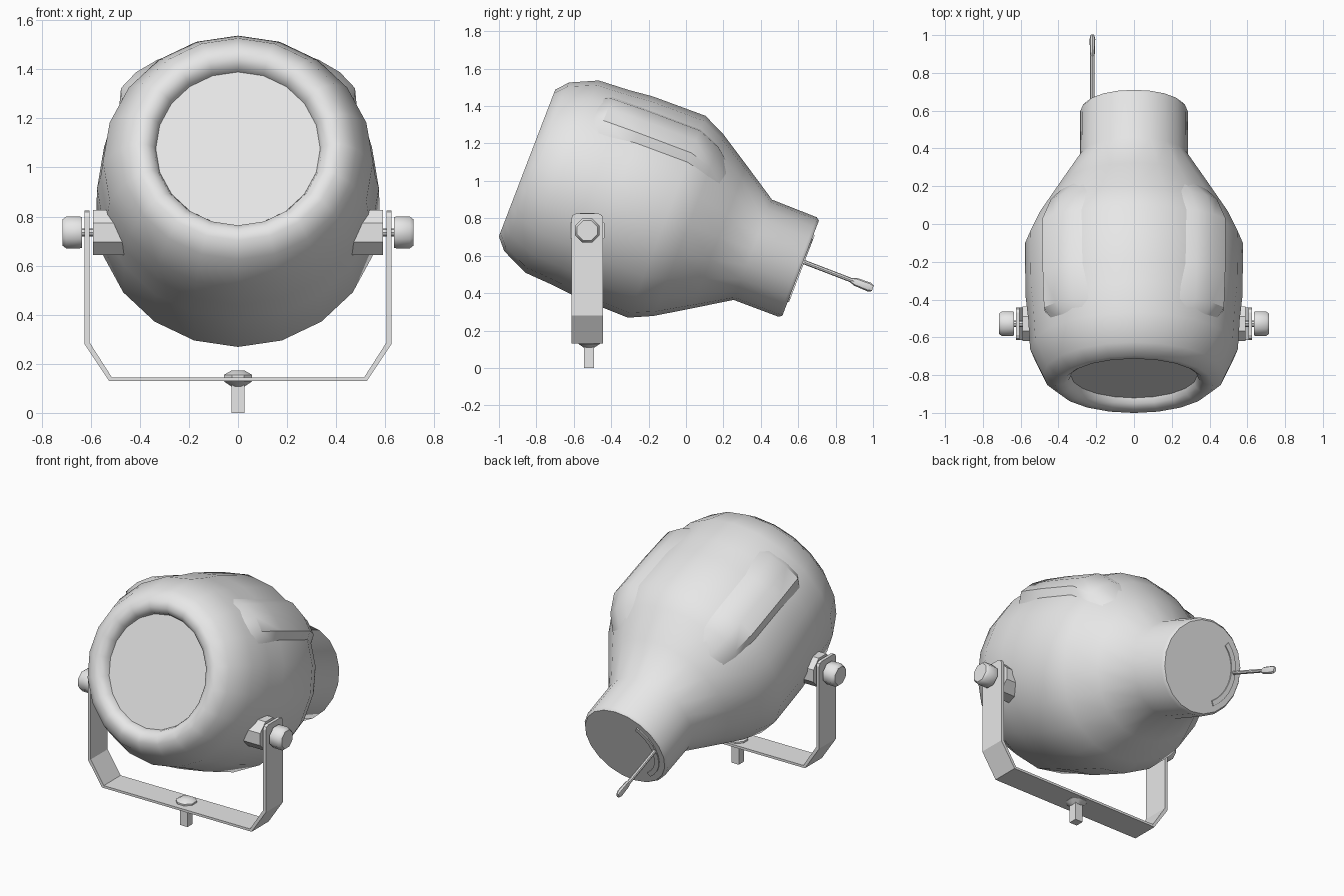
import bpy, bmesh
from math import sin, cos, pi, radians
from mathutils import Matrix, Vector

cube = bpy.data.objects.get("Cube")
if cube:
    bpy.data.objects.remove(cube, do_unlink=True)

GREY = (0.8, 0.8, 0.8, 1)
paint = bpy.data.materials.new("light_grey")
paint.use_nodes = True
paint.diffuse_color = GREY
paint.node_tree.nodes["Principled BSDF"].inputs["Base Color"].default_value = GREY

# Lamp frame: local y is the lamp's up, local -z runs from the mouth to the tail
LAMP = Matrix.Translation((0, -0.85, 1.095)) @ Matrix.Rotation(radians(69), 4, "X")


def finish(name, bm, matrix=Matrix(), smooth=35):
    bmesh.ops.recalc_face_normals(bm, faces=bm.faces)
    mesh = bpy.data.meshes.new(name)
    bm.to_mesh(mesh)
    bm.free()
    mesh.transform(matrix)
    mesh.materials.append(paint)
    obj = bpy.data.objects.new(name, mesh)
    bpy.context.collection.objects.link(obj)
    if smooth:
        bpy.ops.object.select_all(action="DESELECT")
        obj.select_set(True)
        bpy.context.view_layer.objects.active = obj
        bpy.ops.object.shade_smooth_by_angle(angle=radians(smooth))
    return obj


def lathe(name, profile, segs, matrix=Matrix(), smooth=35, turn=0.0):
    """Turn (radius, height) points about z and cap both ends."""
    bm = bmesh.new()
    rings = []
    for r, h in profile:
        angles = [2 * pi * (i + turn) / segs for i in range(segs)]
        rings.append([bm.verts.new((r * sin(a), r * cos(a), h)) for a in angles])
    for a, b in zip(rings, rings[1:]):
        for i in range(segs):
            j = (i + 1) % segs
            bm.faces.new((a[i], a[j], b[j], b[i]))
    bm.faces.new(rings[0])
    bm.faces.new(rings[-1])
    return finish(name, bm, matrix, smooth)


def prism(name, outline, depth, matrix=Matrix(), smooth=0):
    """Extrude a flat xy outline upward by depth."""
    bm = bmesh.new()
    face = bm.faces.new([bm.verts.new((x, y, 0)) for x, y in outline])
    out = bmesh.ops.extrude_face_region(bm, geom=[face])
    moved = [v for v in out["geom"] if isinstance(v, bmesh.types.BMVert)]
    bmesh.ops.translate(bm, verts=moved, vec=(0, 0, depth))
    return finish(name, bm, matrix, smooth)


# Housing: rolled mouth, round belly, cone and tail tube
shell = [(0.335, 0.055), (0.345, 0.025), (0.375, 0.003), (0.42, 0), (0.483, 0.055),
         (0.55, 0.2), (0.56, 0.37), (0.574, 0.5), (0.578, 0.8), (0.52, 0.925),
         (0.41, 1.1), (0.287, 1.293), (0.285, 1.55), (0.272, 1.567)]
lathe("lamp_housing", [(r, -s) for r, s in shell], 20, LAMP, 50)
lathe("lens", [(0.335, -0.06), (0.335, -0.053)], 20, LAMP)

# Raised shoulder panels on the upper left and right of the housing
belly = [(0.53, 0.2), (0.572, 0.3), (0.58, 0.5), (0.583, 0.8), (0.525, 0.925), (0.4, 1.1)]
lifts = [(24, -0.03), (34, 0.012), (44, 0.025), (53, 0.025), (60, -0.03)]
for side, word in ((1, "left"), (-1, "right")):
    bm = bmesh.new()
    grid = []
    for k, (r, s) in enumerate(belly):
        row = []
        for deg, lift in lifts:
            a = radians(deg)
            rad = r + (lift if 0 < k < len(belly) - 1 else -0.03)
            row.append(bm.verts.new((side * rad * sin(a), rad * cos(a), -s)))
        grid.append(row)
    for a, b in zip(grid, grid[1:]):
        for i in range(len(lifts) - 1):
            bm.faces.new((a[i], a[i + 1], b[i + 1], b[i]))
    panel = finish("shoulder_panel_" + word, bm, LAMP, 40)
    # Make sure the open panel faces outward
    hub = LAMP @ Vector((0, 0, -0.6))
    face = panel.data.polygons[len(panel.data.polygons) // 2]
    if face.normal.dot(face.center - hub) < 0:
        panel.data.flip_normals()

# Curved lever guide on the tail
arc = [radians(-55 + 11 * i) for i in range(11)]
guide = [(-0.235 * cos(a), 0.235 * sin(a)) for a in arc]
guide += [(-0.205 * cos(a), 0.205 * sin(a)) for a in reversed(arc)]
prism("lever_guide", guide, 0.008, LAMP @ Matrix.Translation((0, 0, -1.574)))

# Focus lever with a flattened grip
lever = LAMP @ Matrix.Translation((-0.22, 0.037, 0))
lathe("focus_lever", [(0.012, -1.5), (0.012, -1.87)], 8, lever)
grip = [(0.012, -1.84), (0.022, -1.865), (0.025, -1.945), (0.016, -1.966)]
lathe("lever_grip", grip, 8, lever @ Matrix.Diagonal((0.6, 1, 1, 1)))

# Yoke: a bent strip with chamfered lower corners and clipped tips
outer = [(0.625, 0.825), (0.625, 0.28), (0.525, 0.13)]
inner = [(0.605, 0.825), (0.605, 0.287), (0.514, 0.145)]
strip = outer + [(-x, z) for x, z in reversed(outer)]
strip += [(-x, z) for x, z in inner] + list(reversed(inner))
stand = Matrix.Translation((0, -0.443, 0)) @ Matrix.Rotation(pi / 2, 4, "X")
yoke = prism("yoke", strip, 0.17, stand)
bm = bmesh.new()
bm.from_mesh(yoke.data)
tips = [e for e in bm.edges if all(v.co.z > 0.8 for v in e.verts)
        and abs(e.verts[0].co.y - e.verts[1].co.y) < 0.001]
bmesh.ops.bevel(bm, geom=tips, offset=0.025, segments=2, affect="EDGES", profile=0.5)
bm.to_mesh(yoke.data)
bm.free()

# Pivot bosses, spindles and clamp knobs
for side, word in ((1, "left"), (-1, "right")):
    pivot = Matrix.Translation((0, -0.528, 0.735)) @ Matrix.Rotation(side * pi / 2, 4, "Y")
    lathe("pivot_boss_" + word, [(0.1, 0.42), (0.1, 0.59)], 8, pivot, 30, 0.5)
    lathe("spindle_" + word, [(0.016, 0.58), (0.016, 0.65)], 8, pivot)
    knob = [(0.068, 0.635), (0.07, 0.645), (0.07, 0.7), (0.058, 0.715)]
    lathe("clamp_knob_" + word, knob, 8, pivot, 50, 0.5)

# Mounting nut and square stem
foot = Matrix.Translation((0, -0.518, 0))
nut = [(0.03, 0.108), (0.062, 0.128), (0.062, 0.155), (0.03, 0.172)]
lathe("mounting_nut", nut, 8, foot, 30, 0.5)
lathe("mounting_stem", [(0.037, 0), (0.037, 0.12)], 4, foot, 30, 0.5)
